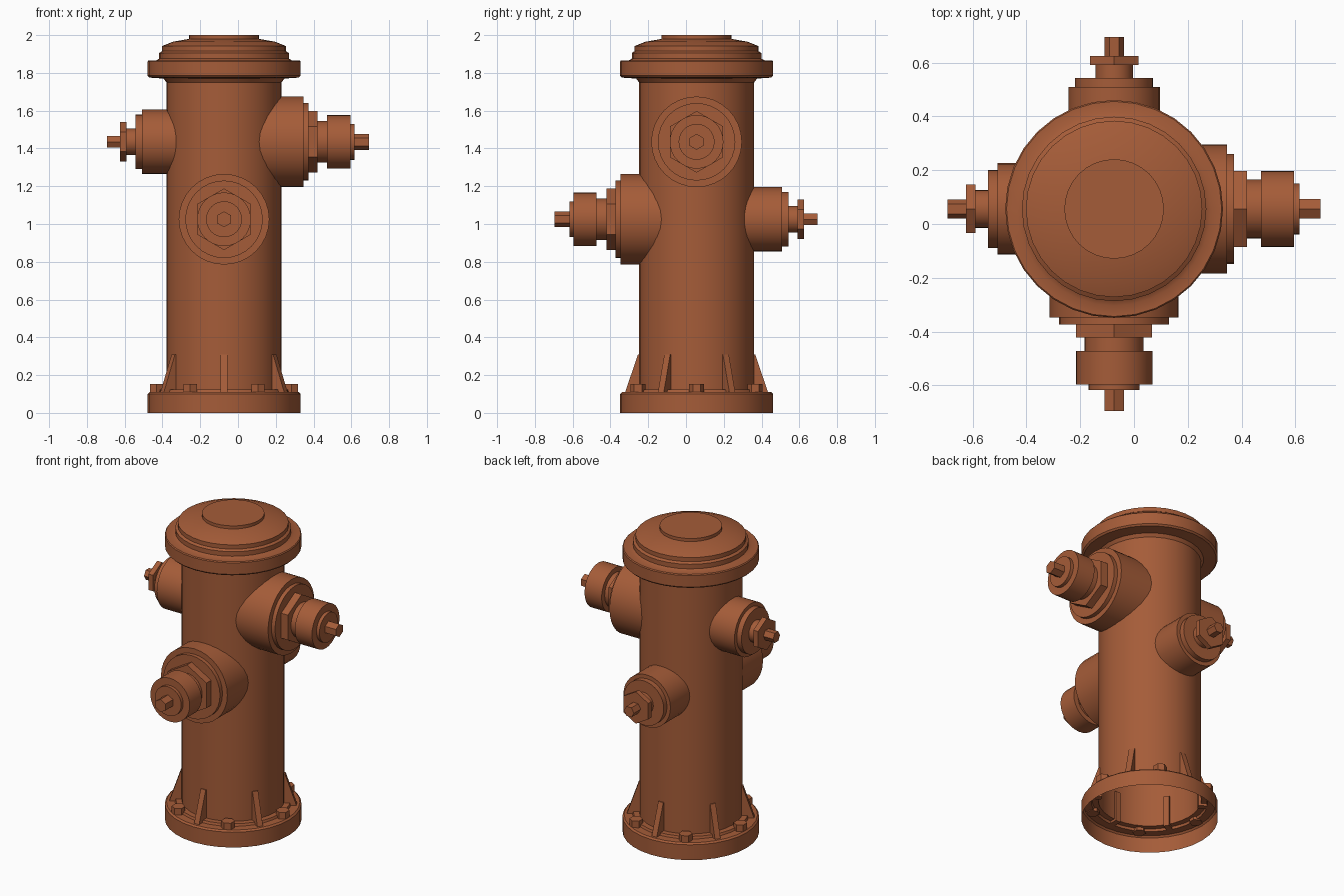
import bpy, bmesh
from math import pi, sin, cos
from mathutils import Matrix, Vector

if "Cube" in bpy.data.objects:
    bpy.data.objects.remove(bpy.data.objects["Cube"])

CENTRE = Vector((-0.074, 0.056, 0))
SIDES = 32

paint = bpy.data.materials.new("rust_brown_paint")
paint.use_nodes = True
COLOUR = (0.376, 0.107, 0.040, 1)
paint.diffuse_color = COLOUR
paint.node_tree.nodes["Principled BSDF"].inputs["Base Color"].default_value = COLOUR


def lathe(bm, profile, sides=SIDES, phase=0.0, matrix=Matrix()):
    """Revolve (radius, height) points, listed from bottom to top, about z."""
    rings = []
    for r, z in profile:
        angles = [phase + 2 * pi * i / sides for i in range(sides)]
        rings.append([bm.verts.new(matrix @ Vector((r * cos(a), r * sin(a), z))) for a in angles])
    for low, high in zip(rings, rings[1:]):
        for i in range(sides):
            j = (i + 1) % sides
            bm.faces.new((low[i], low[j], high[j], high[i]))


def finish(bm, name):
    bmesh.ops.remove_doubles(bm, verts=bm.verts[:], dist=1e-5)
    mesh = bpy.data.meshes.new(name)
    bm.to_mesh(mesh)
    bm.free()
    mesh.materials.append(paint)
    obj = bpy.data.objects.new(name, mesh)
    bpy.context.collection.objects.link(obj)
    obj.location = CENTRE
    bpy.ops.object.select_all(action="DESELECT")
    bpy.context.view_layer.objects.active = obj
    obj.select_set(True)
    bpy.ops.object.shade_smooth_by_angle(angle=pi / 6)
    return obj


def turned_part(name, profile):
    bm = bmesh.new()
    lathe(bm, profile)
    return finish(bm, name)


# Hollow base, open barrel and stepped cap
turned_part("base_flange", [(0.405, 0), (0.405, 0.1), (0.395, 0.11), (0.345, 0.11),
                            (0.34, 0.125), (0.305, 0.125)])
turned_part("barrel", [(0.305, 0.125), (0.305, 1.76)])
turned_part("cap", [(0.305, 1.75), (0.32, 1.77), (0.395, 1.775), (0.405, 1.785),
                    (0.405, 1.86), (0.4, 1.866), (0.36, 1.866), (0.343, 1.875),
                    (0.343, 1.905), (0.328, 1.915), (0.328, 1.942), (0.27, 1.965),
                    (0.185, 1.98), (0.185, 2.0), (0, 2.0)])


# Ribs and bolts alternate around the base
def rib(name, angle):
    bm = bmesh.new()
    outline = [(0.29, 0.11), (0.378, 0.11), (0.31, 0.31), (0.29, 0.31)]
    face = bm.faces.new([bm.verts.new((r, -0.018, z)) for r, z in outline])
    side = bmesh.ops.extrude_face_region(bm, geom=[face])["geom"]
    moved = [v for v in side if isinstance(v, bmesh.types.BMVert)]
    bmesh.ops.translate(bm, verts=moved, vec=(0, 0.036, 0))
    bmesh.ops.recalc_face_normals(bm, faces=bm.faces[:])
    finish(bm, name).rotation_euler.z = angle


def bolt(name, angle):
    bm = bmesh.new()
    place = Matrix.Rotation(angle, 4, "Z") @ Matrix.Translation((0.358, 0, 0))
    lathe(bm, [(0, 0.105), (0.04, 0.105), (0.04, 0.153), (0, 0.153)], 6, pi / 6, place)
    finish(bm, name)


for k in range(6):
    rib(f"base_rib_{k + 1}", -pi / 2 + k * pi / 3)
    bolt(f"base_bolt_{k + 1}", k * pi / 3)


# Outlets: stacked drums (radius, end distance, sides, phase) along an axis
LARGE = [(0.24, 0.42, SIDES, 0), (0.205, 0.446, SIDES, 0), (0.163, 0.495, 6, 0),
         (0.11, 0.546, SIDES, 0), (0.142, 0.669, SIDES, 0), (0.095, 0.69, SIDES, 0),
         (0.042, 0.768, 6, 0)]
SMALL = [(0.17, 0.434, SIDES, 0), (0.145, 0.468, SIDES, 0), (0.07, 0.516, SIDES, 0),
         (0.104, 0.55, 6, 0), (0.036, 0.62, 6, pi / 6)]


def outlet(name, direction, height, stages, shift):
    bm = bmesh.new()
    axis, up = Vector(direction), Vector((0, 0, 1))
    frame = Matrix((up, axis.cross(up), axis)).transposed().to_4x4()
    frame = Matrix.Translation(up * height + axis * shift) @ frame
    start, last = 0.15, 0
    for r, end, sides, phase in stages:
        if last == 0:
            profile = [(r, start), (r, end), (0, end)]
        else:
            begin = start if r > last else start - 0.01
            profile = [(0, begin), (r, begin), (r, end), (0, end)]
        lathe(bm, profile, sides, phase, frame)
        start, last = end, r
    finish(bm, name)


outlet("left_large_outlet", (1, 0, 0), 1.435, LARGE, 0)
outlet("front_large_outlet", (0, -1, 0), 1.025, LARGE, -0.017)
outlet("right_small_outlet", (-1, 0, 0), 1.435, SMALL, 0)
outlet("back_small_outlet", (0, 1, 0), 1.025, SMALL, 0.019)
